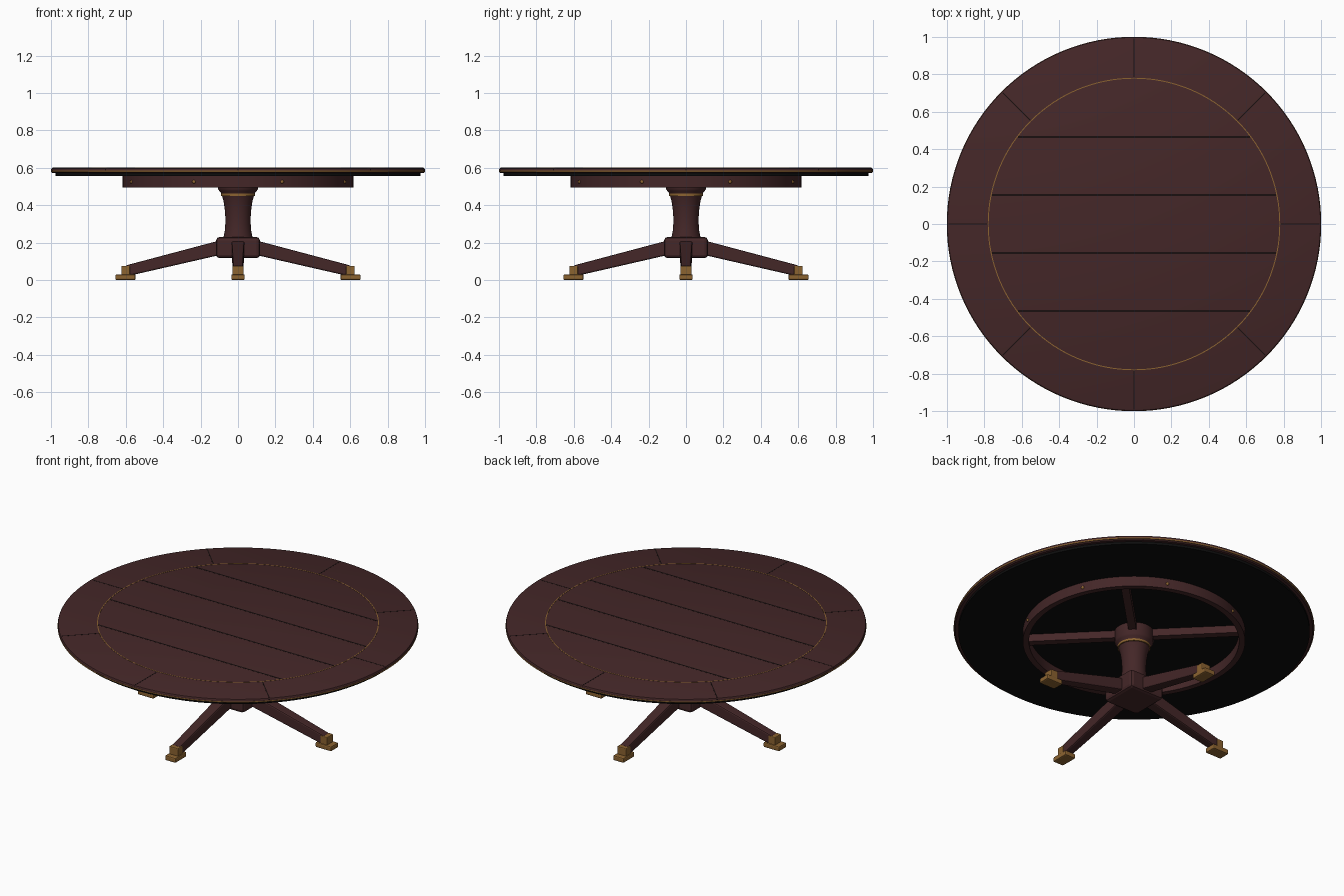
import bpy, bmesh, math
from mathutils import Matrix, Vector

if "Cube" in bpy.data.objects:
    bpy.data.objects.remove(bpy.data.objects["Cube"])


def material(name, rgb):
    m = bpy.data.materials.new(name)
    m.diffuse_color = (*rgb, 1)
    m.use_nodes = True
    m.node_tree.nodes["Principled BSDF"].inputs["Base Color"].default_value = m.diffuse_color
    return m


WOOD = material("dark mahogany", (0.058, 0.020, 0.021))
BRASS = material("aged brass", (0.26, 0.125, 0.030))
BLACK = material("black underside", (0.004, 0.004, 0.004))
SEAM = material("seam brown", (0.010, 0.005, 0.005))


def finish(name, bm, mat, bevel=0, smooth=False):
    bmesh.ops.recalc_face_normals(bm, faces=bm.faces)
    me = bpy.data.meshes.new(name)
    bm.to_mesh(me)
    bm.free()
    ob = bpy.data.objects.new(name, me)
    bpy.context.collection.objects.link(ob)
    me.materials.append(mat)
    if bevel:
        mod = ob.modifiers.new("bevel", 'BEVEL')
        mod.width, mod.segments = bevel, 2
    if smooth:
        bpy.ops.object.select_all(action='DESELECT')
        ob.select_set(True)
        bpy.context.view_layer.objects.active = ob
        bpy.ops.object.shade_smooth_by_angle(angle=math.radians(35))
    return ob


def lathe(name, profile, mat, closed=False, steps=128):
    """Spin an (r, z) profile about the z axis."""
    bm = bmesh.new()
    vs = [bm.verts.new((r, 0, z)) for r, z in profile]
    pairs = list(zip(vs, vs[1:])) + ([(vs[-1], vs[0])] if closed else [])
    es = [bm.edges.new(p) for p in pairs]
    bmesh.ops.spin(bm, geom=vs + es, axis=(0, 0, 1), cent=(0, 0, 0),
                   angle=2 * math.pi, steps=steps)
    bmesh.ops.remove_doubles(bm, verts=bm.verts, dist=1e-5)
    return finish(name, bm, mat, smooth=True)


def prism(name, outline, half, mat, angle=0, bevel=0, end_half=None):
    """Extrude an (x, z) outline across y, narrowing outwards, then turn about z."""
    bm = bmesh.new()
    xs = [p[0] for p in outline]
    x0, x1 = min(xs), max(xs)
    end_half = half if end_half is None else end_half
    sides = []
    for s in (-1, 1):
        sides.append([bm.verts.new((x, s * (half + (end_half - half) * (x - x0) / (x1 - x0)), z))
                      for x, z in outline])
        bm.faces.new(sides[-1])
    n = len(outline)
    for i in range(n):
        j = (i + 1) % n
        bm.faces.new((sides[0][i], sides[0][j], sides[1][j], sides[1][i]))
    bmesh.ops.rotate(bm, verts=bm.verts, matrix=Matrix.Rotation(angle, 3, 'Z'))
    return finish(name, bm, mat, bevel)


def box(name, x0, x1, half, z0, z1, mat, angle=0, bevel=0):
    return prism(name, [(x0, z0), (x1, z0), (x1, z1), (x0, z1)], half, mat, angle, bevel)


# Table top, brass edge line and black underside
lathe("table_top", [(0, 0.6), (0.99, 0.6), (0.997, 0.597), (1.0, 0.591), (1.0, 0.580),
                    (0.992, 0.572), (0, 0.572)], WOOD)
lathe("edge_inlay", [(0.99, 0.585), (1.001, 0.585), (1.001, 0.578), (0.99, 0.578)], BRASS, True)
lathe("underside_panel", [(0, 0.574), (0.975, 0.574), (0.975, 0.557), (0, 0.557)], BLACK)

# Inlaid brass ring, plank seams and border seams on the top
lathe("top_inlay", [(0.777, 0.599), (0.777, 0.601), (0.782, 0.601), (0.782, 0.599)], BRASS, True)
for i, y in enumerate((-0.465, -0.155, 0.155, 0.465)):
    w = math.sqrt(0.776 ** 2 - y * y)
    seam = box(f"plank_seam_{i}", -w, w, 0.005, 0.598, 0.6006, SEAM)
    seam.location.y = y
for i in range(8):
    box(f"border_seam_{i}", 0.783, 0.992, 0.003, 0.598, 0.6006, SEAM, i * math.pi / 4)
    box(f"rim_seam_{i}", 0.98, 1.0008, 0.003, 0.586, 0.5925, SEAM, i * math.pi / 4)

# Apron ring with brass studs
lathe("apron_ring", [(0.617, 0.558), (0.617, 0.495), (0.583, 0.495), (0.583, 0.558)], WOOD, True)
for i in range(8):
    a = (i + 0.5) * math.pi / 4
    bm = bmesh.new()
    bmesh.ops.create_uvsphere(bm, u_segments=12, v_segments=8, radius=0.010)
    bmesh.ops.translate(bm, verts=bm.verts,
                        vec=(0.615 * math.cos(a), 0.615 * math.sin(a), 0.525))
    finish(f"apron_stud_{i}", bm, BRASS, smooth=True)

# Diagonal braces
for i in range(4):
    box(f"brace_{i}", 0.05, 0.595, 0.0225, 0.512, 0.558, WOOD, math.pi / 4 + i * math.pi / 2)

# Pedestal column with brass collar
lathe("column", [(0, 0.558), (0.107, 0.558), (0.107, 0.487), (0.100, 0.476), (0.090, 0.464),
                 (0.084, 0.445), (0.077, 0.42), (0.071, 0.38), (0.068, 0.34), (0.068, 0.30),
                 (0.071, 0.26), (0.078, 0.225), (0, 0.225)], WOOD, steps=48)
lathe("column_collar", [(0.08, 0.463), (0.092, 0.463), (0.092, 0.450), (0.08, 0.450)],
      BRASS, True, steps=48)

# Hub block and four splayed legs with brass feet
box("hub_block", -0.117, 0.117, 0.117, 0.117, 0.23, WOOD, bevel=0.018)
for i in range(4):
    a = i * math.pi / 2
    prism(f"leg_{i}", [(0.06, 0.142), (0.06, 0.219), (0.122, 0.205), (0.60, 0.078),
                       (0.60, 0.022), (0.55, 0.03), (0.122, 0.128)],
          0.035, WOOD, a, 0.008, 0.026)
    box(f"foot_cap_{i}", 0.578, 0.624, 0.030, 0.02, 0.076, BRASS, a, 0.005)
    box(f"foot_{i}", 0.548, 0.656, 0.036, 0.0, 0.03, BRASS, a, 0.007)
